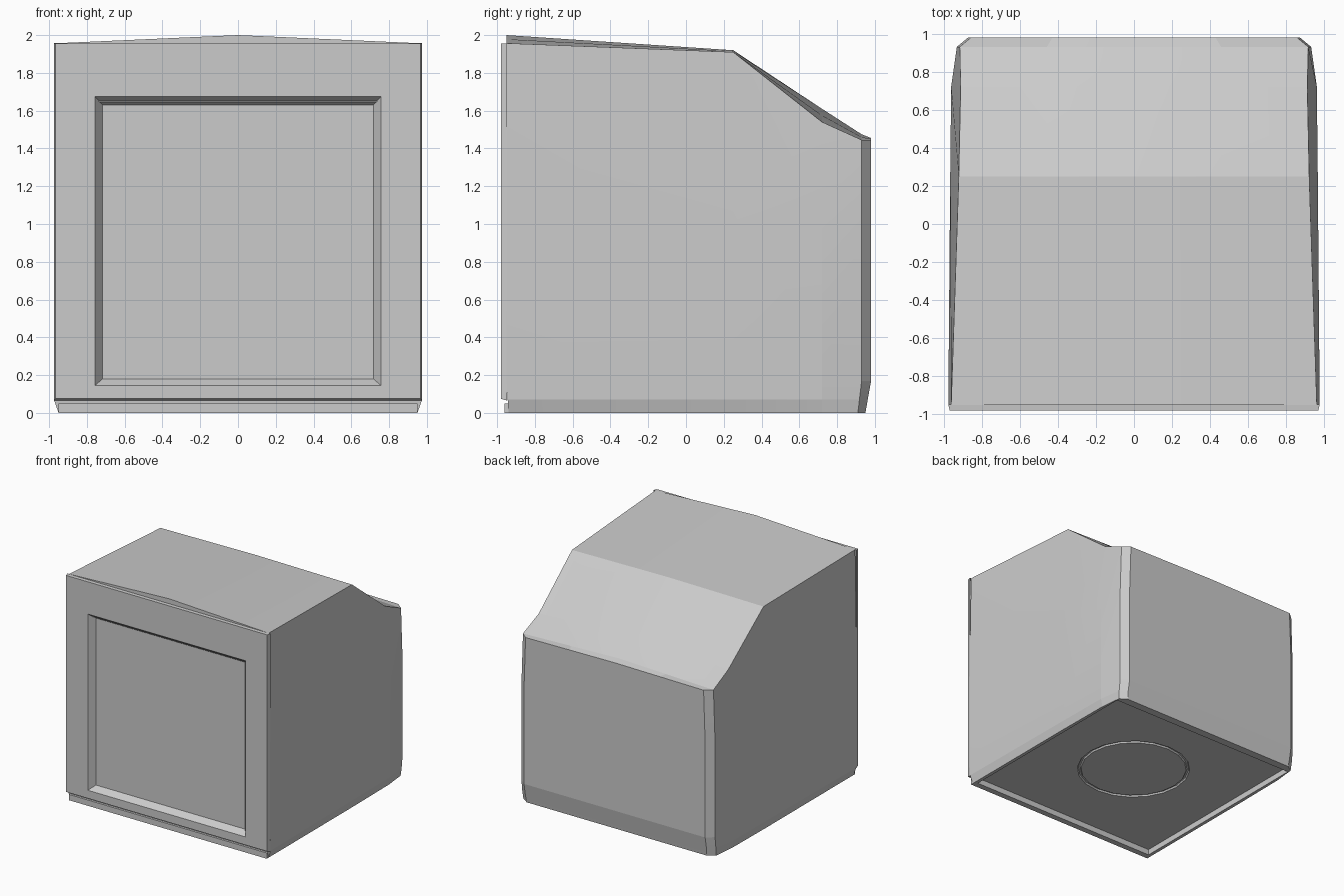
import bpy, bmesh, math

if "Cube" in bpy.data.objects:
    bpy.data.objects.remove(bpy.data.objects["Cube"])


def make_object(name, bm):
    bmesh.ops.recalc_face_normals(bm, faces=bm.faces)
    mesh = bpy.data.meshes.new(name)
    bm.to_mesh(mesh)
    bm.free()
    obj = bpy.data.objects.new(name, mesh)
    bpy.context.collection.objects.link(obj)
    return obj


def loft(bm, rings):
    n = len(rings[0])
    for a, b in zip(rings, rings[1:]):
        for i in range(n):
            j = (i + 1) % n
            bm.faces.new((a[i], a[j], b[j], b[i]))


def section(bm, y, y_low, w_low, w, w_top, z_edge, z_mid):
    """Symmetric cross-section of the casing, right side then left side."""
    half = [(w_low, y_low, 0), (w, y_low + 0.4 * (y - y_low), 0.07), (w, y, 0.17), (w, y, 1.0),
            (w_top, y, z_edge), (w_top / 2, y, z_edge * 0.5 + z_mid * 0.5)]
    pts = half + [(0, y, z_mid)] + [(-a, b, c) for a, b, c in reversed(half)]
    return [bm.verts.new(p) for p in pts]


def cut(target, cutter):
    mod = target.modifiers.new("cut", 'BOOLEAN')
    mod.operation = 'DIFFERENCE'
    mod.object = cutter
    bpy.ops.object.select_all(action='DESELECT')
    bpy.context.view_layer.objects.active = target
    target.select_set(True)
    bpy.ops.object.modifier_apply(modifier=mod.name)
    bpy.data.objects.remove(cutter)


def box(name, lo, hi):
    bpy.ops.mesh.primitive_cube_add(size=1, location=[(a + b) / 2 for a, b in zip(lo, hi)])
    obj = bpy.context.object
    obj.name = name
    obj.scale = [b - a for a, b in zip(lo, hi)]
    return obj


# Casing: lofted front to back, with ridged top, sloped rear and clipped corners
bm = bmesh.new()
rings = [section(bm, *s) for s in (
    (-0.95, -0.94, 0.95, 0.975, 0.96, 1.957, 2.0),
    (0.25, 0.25, 0.95, 0.965, 0.92, 1.91, 1.92),
    (0.72, 0.72, 0.945, 0.96, 0.91, 1.54, 1.61),
    (0.93, 0.91, 0.925, 0.93, 0.915, 1.445, 1.475),
    (0.98, 0.95, 0.865, 0.87, 0.855, 1.445, 1.455))]
loft(bm, rings)
for ring in (rings[0], rings[-1]):
    n = len(ring)
    m = n // 2
    for i in range(m - 1):
        bm.faces.new((ring[i], ring[i + 1], ring[n - 2 - i], ring[n - 1 - i]))
    bm.faces.new((ring[m - 1], ring[m], ring[m + 1]))
casing = make_object("casing", bm)

# Hollowed underside, panel recess and a faint circular groove in the base
cut(casing, box("base_cutter", (-0.92, -0.91, -0.1), (0.92, 0.88, 0.05)))
cut(casing, box("panel_cutter", (-0.738, -1.1, 0.163), (0.738, -0.925, 1.647)))
bpy.ops.mesh.primitive_torus_add(major_radius=0.45, minor_radius=0.015,
                                 major_segments=20, minor_segments=6,
                                 location=(0.03, 0.03, 0.05))
cut(casing, bpy.context.object)
bpy.ops.object.shade_smooth_by_angle(angle=math.radians(6))

# Front frame: nested rectangles (half width, bottom, top, y)
bm = bmesh.new()
frame_rings = [[bm.verts.new(p) for p in ((w, y, lo), (w, y, hi), (-w, y, hi), (-w, y, lo))]
               for w, lo, hi, y in ((0.975, 0.065, 1.957, -0.948), (0.967, 0.075, 1.955, -0.98),
                                    (0.757, 0.145, 1.675, -0.98), (0.717, 0.18, 1.63, -0.925))]
loft(bm, frame_rings)
frame = make_object("front_frame", bm)
if sum(p.normal.y * p.area for p in frame.data.polygons) > 0:
    frame.data.flip_normals()

# Low skirting strip below the frame
box("front_skirt", (-0.95, -0.962, 0), (0.95, -0.932, 0.05))
